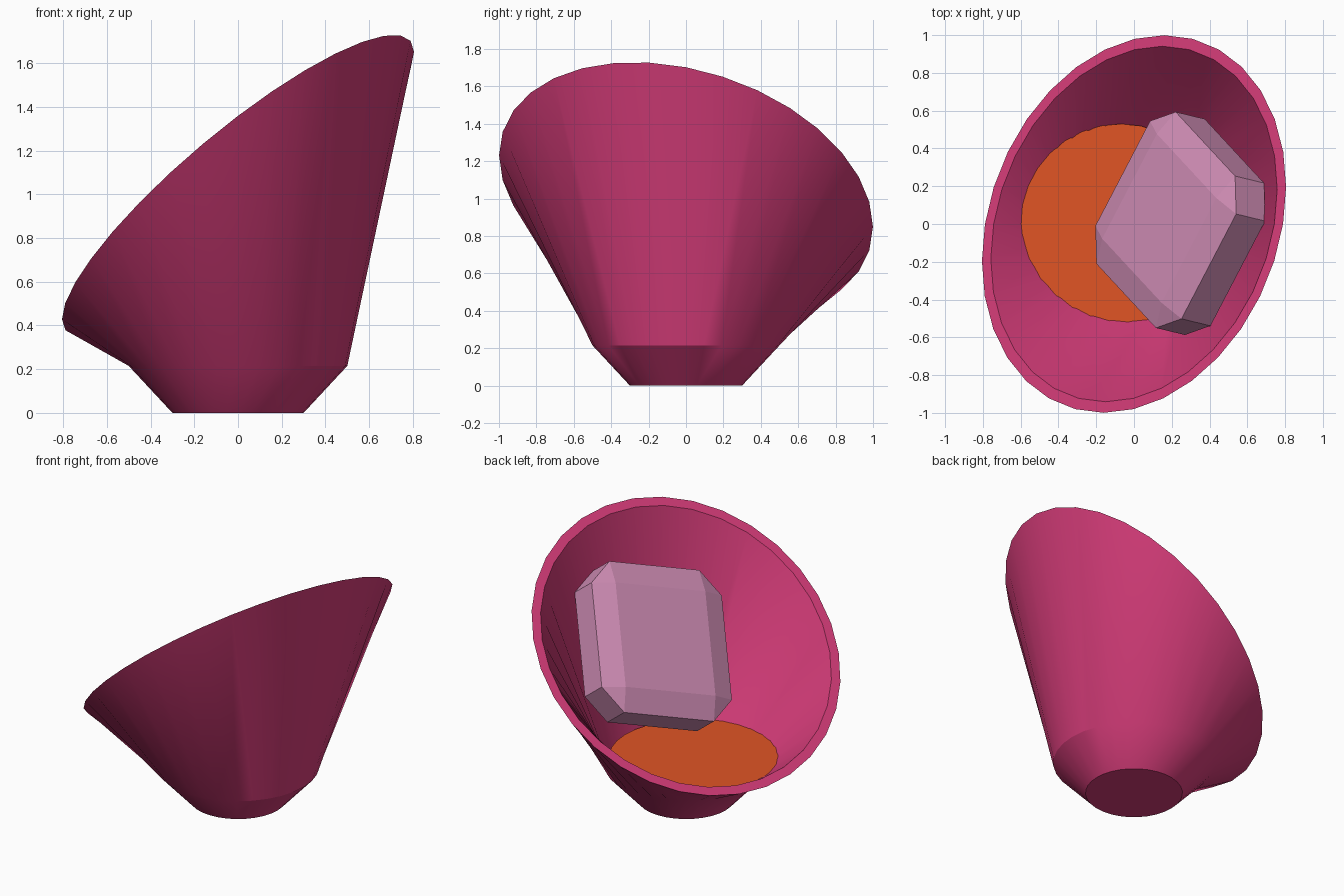
import bpy, bmesh
from math import cos, sin, pi, radians
from mathutils import Matrix, Vector, Euler

if "Cube" in bpy.data.objects:
    bpy.data.objects.remove(bpy.data.objects["Cube"])

SIDES = 32
TILT = Euler((radians(-14), radians(-40), 0)).to_matrix()


def material(name, color):
    mat = bpy.data.materials.new(name)
    mat.diffuse_color = (*color, 1)
    mat.use_nodes = True
    mat.node_tree.nodes["Principled BSDF"].inputs["Base Color"].default_value = mat.diffuse_color
    return mat


def finish(bm, name, mat, smooth=False):
    bmesh.ops.recalc_face_normals(bm, faces=bm.faces)
    mesh = bpy.data.meshes.new(name)
    bm.to_mesh(mesh)
    bm.free()
    obj = bpy.data.objects.new(name, mesh)
    bpy.context.collection.objects.link(obj)
    mesh.materials.append(mat)
    if smooth:
        bpy.ops.object.select_all(action='DESELECT')
        obj.select_set(True)
        bpy.context.view_layer.objects.active = obj
        bpy.ops.object.shade_smooth_by_angle(angle=radians(30))
    return obj


def ring(bm, radius, z, rot=Matrix.Identity(3)):
    verts = []
    for i in range(SIDES):
        t = 2 * pi * i / SIDES
        p = rot @ Vector((radius * cos(t), radius * sin(t), 0))
        verts.append(bm.verts.new(p + Vector((0, 0, z))))
    return verts


# Cup: flared foot lofted to a tilted round rim, then back down the inside
bm = bmesh.new()
rings = [
    ring(bm, 0.30, 0),
    ring(bm, 0.50, 0.215),
    ring(bm, 1.03, 1.04, TILT),
    ring(bm, 0.97, 1.04, TILT),
    ring(bm, 0.475, 0.23),
    ring(bm, 0.28, 0.04),
]
for lower, upper in zip(rings, rings[1:]):
    for i in range(SIDES):
        j = (i + 1) % SIDES
        bm.faces.new((lower[i], lower[j], upper[j], upper[i]))
bm.faces.new(rings[0])
bm.faces.new(rings[-1])
finish(bm, "cup", material("pink", (0.66, 0.045, 0.19)), smooth=True)

# Filling: flat disc low inside the cup
bm = bmesh.new()
bmesh.ops.create_circle(bm, cap_ends=True, segments=SIDES, radius=0.53,
                        matrix=Matrix.Translation((-0.07, 0, 0.315)))
finish(bm, "filling", material("orange", (0.75, 0.09, 0.018)))

# Crystal: bevelled cube, squashed and turned
bm = bmesh.new()
bmesh.ops.create_cube(bm, size=2)
bmesh.ops.bevel(bm, geom=bm.edges[:], offset=0.31, offset_type='OFFSET',
                segments=1, profile=0.5, affect='EDGES')
u = Vector((0.315, -0.34, 0.499)).normalized()
v = Vector((0.29, 0.555, 0.196))
v = (v - u * v.dot(u)).normalized()
turn = Matrix((u, v, u.cross(v))).transposed().to_4x4()
bm.transform(Matrix.Translation((0.245, 0.003, 0.976)) @ turn
             @ Matrix.Diagonal((0.493, 0.475, 0.145, 1)))
finish(bm, "crystal", material("pale_pink", (0.64, 0.27, 0.47)))
